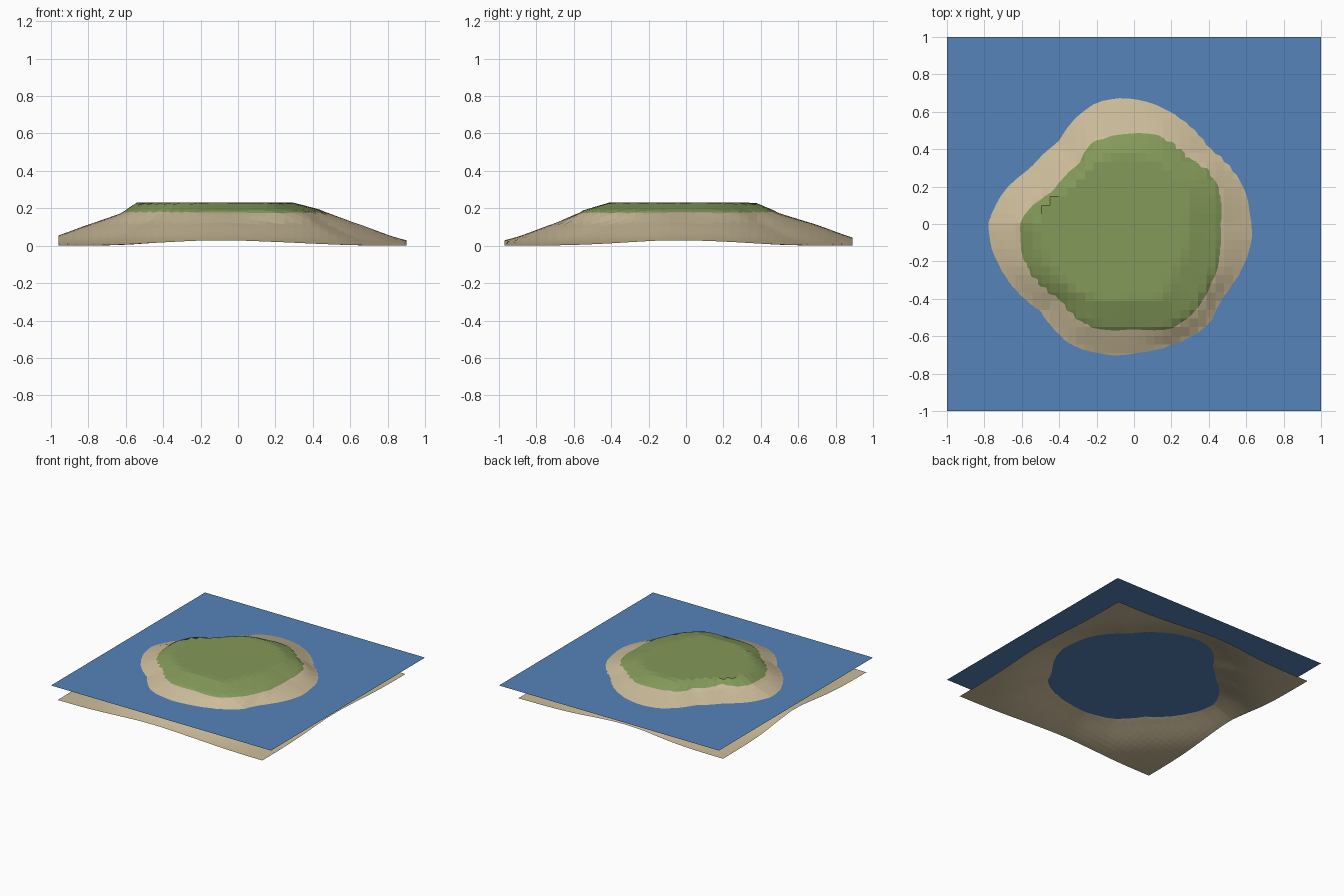
import bpy, math

if "Cube" in bpy.data.objects:
    bpy.data.objects.remove(bpy.data.objects["Cube"])

WATER_Z, GRASS_Z, TOP_Z = 0.12, 0.178, 0.225
X0, X1, Y0, Y1, N = -0.96, 0.90, -0.97, 0.89, 40

# Contour outlines seen from above
shore = [(.63, -.08), (.62, .05), (.58, .2), (.4, .4), (.22, .58), (.08, .65), (-.06, .675), (-.2, .65),
         (-.33, .55), (-.4, .44), (-.55, .3), (-.7, .17), (-.78, 0), (-.76, -.13), (-.67, -.3),
         (-.5, -.46), (-.34, -.64), (-.12, -.7), (.1, -.67), (.3, -.6), (.4, -.53), (.46, -.4), (.57, -.25)]
grass_line = [(.47, 0), (.47, .15), (.4, .29), (.3, .35), (.15, .47), (-.05, .48), (-.22, .44),
              (-.3, .32), (-.43, .18), (-.61, .02), (-.61, -.1), (-.57, -.25), (-.4, -.41),
              (-.27, -.54), (-.2, -.56), (0, -.56), (.2, -.56), (.32, -.48), (.4, -.35), (.46, -.17)]
plateau = [(.29, 0), (.29, .15), (.22, .27), (.08, .35), (-.18, .35), (-.33, .22), (-.5, .1),
           (-.55, 0), (-.5, -.15), (-.3, -.37), (-.22, -.4), (0, -.4), (.15, -.4), (.22, -.25)]


def polar(points):
    return sorted((math.atan2(y, x), math.hypot(x, y)) for x, y in points)


def radius(table, a):
    ext = [(table[-1][0] - math.tau, table[-1][1])] + table + [(table[0][0] + math.tau, table[0][1])]
    for (a0, r0), (a1, r1) in zip(ext, ext[1:]):
        if a0 <= a <= a1:
            return r0 + (r1 - r0) * (a - a0) / (a1 - a0)


SHORE, GRASS, FLAT = polar(shore), polar(grass_line), polar(plateau)


def sand_height(x, y):
    r, a = math.hypot(x, y), math.atan2(y, x)
    rf, rg, rs = (radius(t, a) for t in (FLAT, GRASS, SHORE))
    if r <= rf:
        return TOP_Z
    if r <= rg:
        return TOP_Z + (GRASS_Z - TOP_Z) * (r - rf) / (rg - rf)
    if r <= rs:
        return GRASS_Z + (WATER_Z - GRASS_Z) * (r - rg) / (rs - rg)
    d = r - rs
    return WATER_Z * math.exp(-2.5 * d - 10 * d * d)


def grass_offset(x, y):
    gap = radius(GRASS, math.atan2(y, x)) - math.hypot(x, y)
    return max(-0.02, min(0.005, gap * 0.3))


def make_mesh(name, verts, faces, color):
    mesh = bpy.data.meshes.new(name)
    mesh.from_pydata(verts, [], faces)
    mat = bpy.data.materials.new(name)
    mat.diffuse_color = color
    mat.use_nodes = True
    mat.node_tree.nodes["Principled BSDF"].inputs["Base Color"].default_value = mat.diffuse_color
    mesh.materials.append(mat)
    obj = bpy.data.objects.new(name, mesh)
    bpy.context.collection.objects.link(obj)
    return obj


grid = [(X0 + (X1 - X0) * i / N, Y0 + (Y1 - Y0) * j / N) for j in range(N + 1) for i in range(N + 1)]
quads = [(k, k + 1, k + N + 2, k + N + 1) for j in range(N) for k in range(j * (N + 1), j * (N + 1) + N)]

# Sandy island base
sand = [(x, y, sand_height(x, y)) for x, y in grid]
low = min(v[2] for v in sand)
sand = [(x, y, z - low * (z < WATER_Z)) for x, y, z in sand]
make_mesh("sand_island", sand, quads, (0.60, 0.50, 0.32, 1))

# Grass cap, dipping just below the sand at its border
offs = [grass_offset(x, y) for x, y in grid]
faces = [q for q in quads if any(offs[k] > 0 for k in q)]
used = sorted({k for q in faces for k in q})
index = {k: n for n, k in enumerate(used)}
make_mesh("grass_top", [(sand[k][0], sand[k][1], sand[k][2] + offs[k]) for k in used],
          [[index[k] for k in q] for q in faces], (0.23, 0.32, 0.10, 1))

# Water sheet
make_mesh("water", [(-1, -1, WATER_Z), (1, -1, WATER_Z), (1, 1, WATER_Z), (-1, 1, WATER_Z)],
          [(0, 1, 2, 3)], (0.09, 0.23, 0.48, 1))
